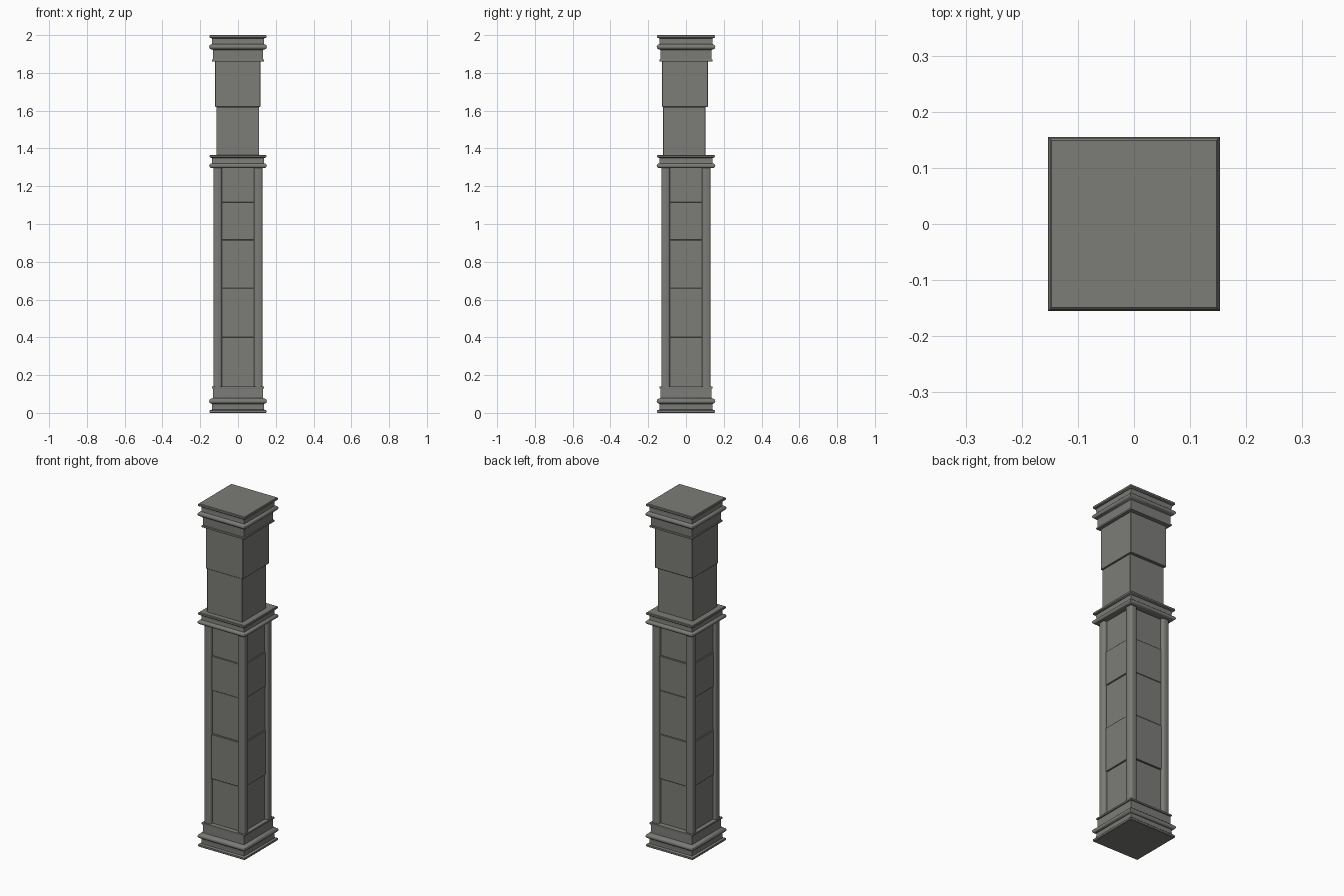
import bpy, bmesh, math

if "Cube" in bpy.data.objects:
    bpy.data.objects.remove(bpy.data.objects["Cube"])

stone = bpy.data.materials.new("grey stone")
stone.diffuse_color = (0.20, 0.20, 0.188, 1)
stone.use_nodes = True
stone.node_tree.nodes["Principled BSDF"].inputs["Base Color"].default_value = stone.diffuse_color


def finish(name, bm, smooth=False):
    bmesh.ops.recalc_face_normals(bm, faces=bm.faces)
    me = bpy.data.meshes.new(name)
    bm.to_mesh(me)
    bm.free()
    ob = bpy.data.objects.new(name, me)
    bpy.context.collection.objects.link(ob)
    me.materials.append(stone)
    if smooth:
        bpy.ops.object.select_all(action='DESELECT')
        ob.select_set(True)
        bpy.context.view_layer.objects.active = ob
        bpy.ops.object.shade_smooth_by_angle(angle=math.radians(40))
    return ob


def square_moulding(name, profile):
    """Sweep a (half width, z) profile around a square, capped at both ends."""
    bm = bmesh.new()
    rings = [[bm.verts.new((sx * w, sy * w * 1.015, z))
              for sx, sy in ((-1, -1), (1, -1), (1, 1), (-1, 1))] for w, z in profile]
    for a, b in zip(rings, rings[1:]):
        for i in range(4):
            j = (i + 1) % 4
            bm.faces.new((a[i], a[j], b[j], b[i]))
    bm.faces.new(rings[0][::-1])
    bm.faces.new(rings[-1])
    return finish(name, bm, True)


def block(name, x0, x1, y0, y1, z0, z1, bevel=0.0, seg=1, vertical=False):
    bm = bmesh.new()
    bmesh.ops.create_cube(bm, size=1)
    for v in bm.verts:
        v.co = ((x0 + x1) / 2 + v.co.x * (x1 - x0),
                (y0 + y1) / 2 + v.co.y * (y1 - y0),
                (z0 + z1) / 2 + v.co.z * (z1 - z0))
    if bevel:
        edges = [e for e in bm.edges if not vertical
                 or abs(e.verts[0].co.z - e.verts[1].co.z) > 0.1]
        bmesh.ops.bevel(bm, geom=edges, offset=bevel, segments=seg,
                        profile=0.5, affect='EDGES')
    return finish(name, bm, vertical)


# Moulding profile, from the outer slab inwards along the column
bulge = [(0.138 + 0.015 * math.sin(math.pi * i / 6),
          0.062 - 0.014 * math.cos(math.pi * i / 6)) for i in range(7)]
outer = [(0.147, 0.0), (0.150, 0.003), (0.150, 0.013), (0.147, 0.016),
         (0.138, 0.017), (0.137, 0.044)] + bulge
neck = [(0.133, 0.080), (0.132, 0.128), (0.137, 0.130), (0.138, 0.134),
        (0.137, 0.139), (0.125, 0.140)]

square_moulding("base_moulding", outer + neck)
square_moulding("top_capital", [(w, 2.0 - z) for w, z in outer + neck])
square_moulding("middle_cornice", [(w, 1.366 - z * 0.93) for w, z in outer]
                + [(0.12, 1.296)])

# Stacked stone blocks, alternately wider and narrower: x0, x1, y0, y1, top
stack = [(-0.113, 0.112, -0.113, 0.110, 0.40),
         (-0.119, 0.118, -0.120, 0.118, 0.66),
         (-0.114, 0.113, -0.113, 0.116, 0.915),
         (-0.119, 0.118, -0.117, 0.117, 1.115),
         (-0.113, 0.112, -0.114, 0.111, 1.36),
         (-0.115, 0.112, -0.121, 0.102, 1.62),
         (-0.121, 0.119, -0.126, 0.116, 1.87)]
z = 0.13
for i, (x0, x1, y0, y1, top) in enumerate(stack):
    block(f"stone_block_{i + 1}", x0, x1, y0, y1, z, top, 0.002)
    z = top

# Rounded corner posts on the lower shaft
c, h = 0.108, 0.023
for sx in (-1, 1):
    for sy in (-1, 1):
        side = ("front" if sy < 0 else "back") + ("_left" if sx < 0 else "_right")
        block(f"corner_post_{side}", sx * c - h, sx * c + h, sy * c - h, sy * c + h,
              0.135, 1.305, 0.013, 3, True)
